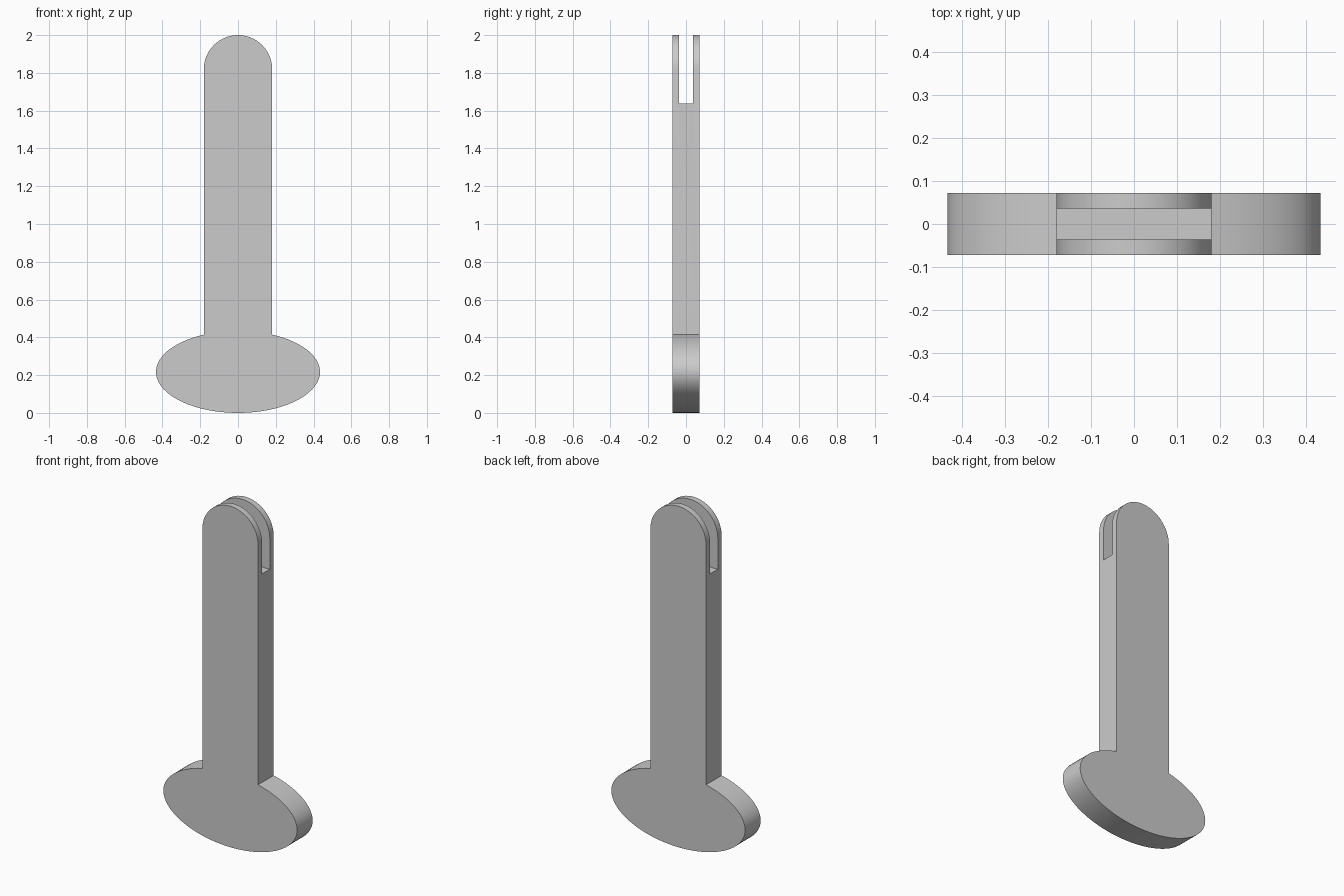
import bpy
import bmesh
from math import acos, cos, sin, pi, radians

cube = bpy.data.objects.get("Cube")
if cube:
    bpy.data.objects.remove(cube, do_unlink=True)

HEIGHT = 2.0
HALF_WIDTH = 0.181      # shank, also the radius of its rounded top
HALF_DEPTH = 0.072
FOOT_X, FOOT_Z = 0.434, 0.217   # radii of the oval foot
SLOT_HALF, SLOT_FLOOR = 0.036, 1.637

grey = bpy.data.materials.new("plain_grey")
grey.use_nodes = True
colour = (0.6, 0.6, 0.6, 1.0)
grey.diffuse_color = colour
grey.node_tree.nodes["Principled BSDF"].inputs["Base Color"].default_value = colour


def arc(cz, rx, rz, start, end, steps):
    """Points on an elliptical arc in the XZ plane."""
    angles = [start + (end - start) * i / steps for i in range(steps + 1)]
    return [(rx * cos(a), cz + rz * sin(a)) for a in angles]


def prism(name, outline, half_depth):
    """Extrude an XZ outline symmetrically along Y."""
    bm = bmesh.new()
    face = bm.faces.new([bm.verts.new((x, -half_depth, z)) for x, z in outline])
    result = bmesh.ops.extrude_face_region(bm, geom=[face], use_keep_orig=True)
    moved = [v for v in result["geom"] if isinstance(v, bmesh.types.BMVert)]
    bmesh.ops.translate(bm, verts=moved, vec=(0, 2 * half_depth, 0))
    bmesh.ops.recalc_face_normals(bm, faces=bm.faces)
    mesh = bpy.data.meshes.new(name)
    bm.to_mesh(mesh)
    bm.free()
    mesh.materials.append(grey)
    obj = bpy.data.objects.new(name, mesh)
    bpy.context.collection.objects.link(obj)
    return obj


# Shank with rounded top, joined to the oval foot
joint = acos(HALF_WIDTH / FOOT_X)
outline = arc(HEIGHT - HALF_WIDTH, HALF_WIDTH, HALF_WIDTH, 0, pi, 32)
outline += arc(FOOT_Z, FOOT_X, FOOT_Z, pi - joint, 2 * pi + joint, 72)
pin = prism("slotted_pin", outline, HALF_DEPTH)

# Slot between the two prongs at the top
w, top = HALF_WIDTH * 2, HEIGHT + 0.1
cutter = prism("slot_cutter", [(-w, SLOT_FLOOR), (w, SLOT_FLOOR), (w, top), (-w, top)],
               SLOT_HALF)
cutter.hide_render = True
cut = pin.modifiers.new("slot", 'BOOLEAN')
cut.operation = 'DIFFERENCE'
cut.solver = 'EXACT'
cut.object = cutter

bpy.ops.object.select_all(action='DESELECT')
pin.select_set(True)
bpy.context.view_layer.objects.active = pin
bpy.ops.object.modifier_apply(modifier=cut.name)
bpy.data.objects.remove(cutter, do_unlink=True)

# Smooth curved sides, crisp rims
bpy.ops.object.shade_smooth_by_angle(angle=radians(30))
